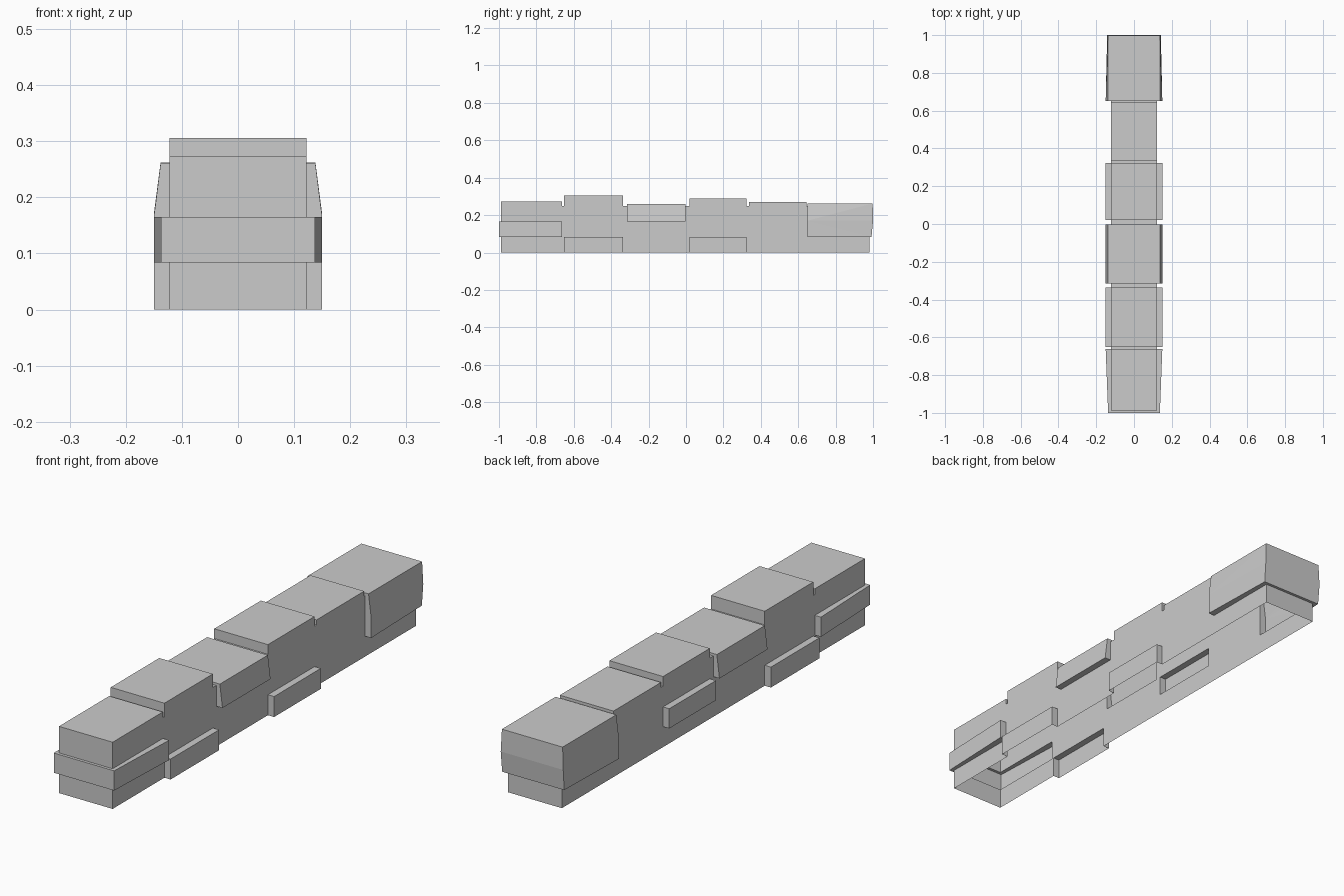
import bpy, bmesh, math

if "Cube" in bpy.data.objects:
    bpy.data.objects.remove(bpy.data.objects["Cube"])

def add_object(name, bm):
    bmesh.ops.recalc_face_normals(bm, faces=bm.faces[:])
    mesh = bpy.data.meshes.new(name)
    bm.to_mesh(mesh)
    bm.free()
    ob = bpy.data.objects.new(name, mesh)
    bpy.context.collection.objects.link(ob)
    return ob

def stone(name, rings):
    """Loft a block through rings of (z, y0, y1, (xmin, xmax) at y0, (xmin, xmax) at y1)."""
    bm = bmesh.new()
    loops = [[bm.verts.new(p) for p in ((a[0], y0, z), (a[1], y0, z), (b[1], y1, z), (b[0], y1, z))]
             for z, y0, y1, a, b in rings]
    bm.faces.new(loops[0][::-1])
    bm.faces.new(loops[-1])
    for lo, hi in zip(loops, loops[1:]):
        for i in range(4):
            j = (i + 1) % 4
            bm.faces.new((lo[i], lo[j], hi[j], hi[i]))
    bmesh.ops.triangulate(bm, faces=bm.faces[:])
    return add_object(name, bm)

def sym(w):
    return (-w, w)

# Wall core: stepped side profile extruded across the width
W, BASE = 0.122, -0.05
profile = [(-0.988, BASE), (-0.988, 0.274), (-0.662, 0.274), (-0.662, 0.25),
           (-0.652, 0.25), (-0.652, 0.306), (-0.337, 0.306), (-0.337, 0.25),
           (0.02, 0.25), (0.02, 0.29), (0.323, 0.29), (0.323, 0.25),
           (0.336, 0.25), (0.336, 0.271), (0.645, 0.271), (0.645, 0.25),
           (0.98, 0.25), (0.98, BASE)]
bm = bmesh.new()
face = bm.faces.new([bm.verts.new((-W, y, z)) for y, z in profile])
ext = bmesh.ops.extrude_face_region(bm, geom=[face])
bmesh.ops.translate(bm, vec=(2 * W, 0, 0),
                    verts=[v for v in ext["geom"] if isinstance(v, bmesh.types.BMVert)])
wall = add_object("stone_wall", bm)

# Protruding stones
out = sym(0.15)
stones = [
    stone("front_stone", [(z, -1.0, -0.662, sym(0.137), out) for z in (0.084, 0.165)]),
    stone("low_stone", [(z, -0.652, -0.337, out, out) for z in (BASE, 0.084)]),
    stone("right_low_stone", [(z, 0.02, 0.323, (0, 0.15), (0, 0.15)) for z in (BASE, 0.084)]),
    stone("left_middle_stone", [(z, 0.02, 0.323, (-0.15, 0), (-0.15, 0)) for z in (0.084, 0.165)]),
    stone("top_stone", [(0.165, -0.315, -0.003, out, out),
                        (0.26, -0.315, -0.003, sym(0.138), sym(0.138))]),
    stone("end_stone", [(0.084, 0.65, 0.992, out, sym(0.141)),
                        (0.17, 0.65, 1.0, out, sym(0.142)),
                        (0.262, 0.65, 0.998, sym(0.138), sym(0.138))]),
]

# Merge the stones into the wall skin
bpy.context.view_layer.objects.active = wall
for s in stones:
    m = wall.modifiers.new("join", 'BOOLEAN')
    m.operation, m.solver, m.object = 'UNION', 'EXACT', s
    bpy.ops.object.modifier_apply(modifier=m.name)
    bpy.data.objects.remove(s, do_unlink=True)

# Trim at the ground, leaving the underside open
bm = bmesh.new()
bm.from_mesh(wall.data)
bmesh.ops.bisect_plane(bm, geom=bm.verts[:] + bm.edges[:] + bm.faces[:],
                       plane_co=(0, 0, 0), plane_no=(0, 0, 1), clear_inner=True)
bmesh.ops.dissolve_limit(bm, angle_limit=math.radians(0.2), verts=bm.verts[:], edges=bm.edges[:])
bm.to_mesh(wall.data)
bm.free()
